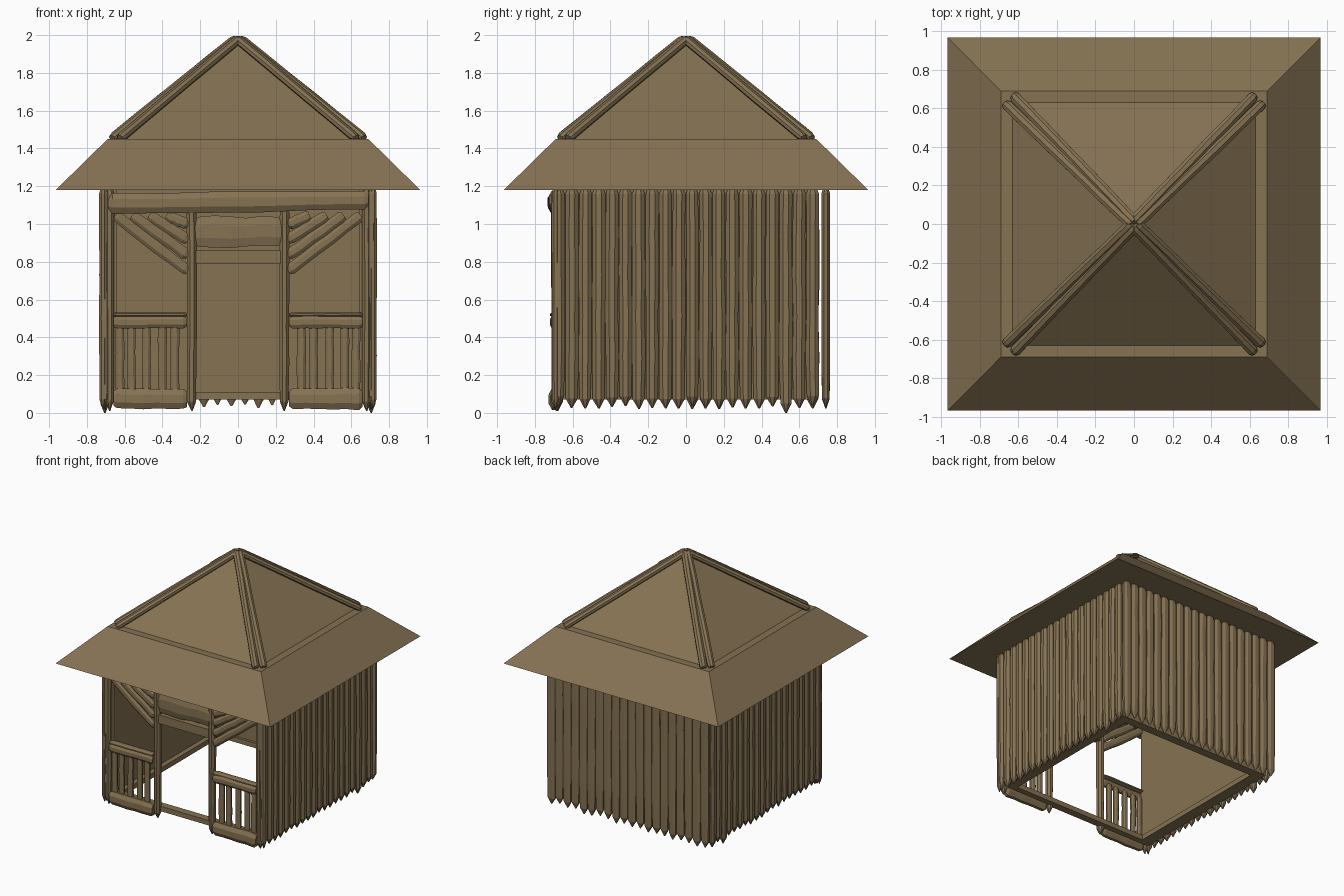
import bpy, bmesh, math, random
from mathutils import Vector

if "Cube" in bpy.data.objects:
    bpy.data.objects.remove(bpy.data.objects["Cube"])

random.seed(4)
wood = bpy.data.materials.new("weathered brown wood")
wood.diffuse_color = (0.235, 0.168, 0.085, 1)
wood.use_nodes = True
wood.node_tree.nodes["Principled BSDF"].inputs["Base Color"].default_value = wood.diffuse_color


def finish(name, bm):
    bmesh.ops.recalc_face_normals(bm, faces=bm.faces)
    me = bpy.data.meshes.new(name)
    bm.to_mesh(me)
    bm.free()
    me.materials.append(wood)
    ob = bpy.data.objects.new(name, me)
    bpy.context.collection.objects.link(ob)
    return ob


def log(bm, p0, p1, a, b, side, tip=0.0, rough=0.06, steps=5):
    """Rough-hewn octagonal log from p0 to p1; a = half size along 'side', b = across.
    tip is the length of a sharpened point at p0."""
    p0, p1 = Vector(p0), Vector(p1)
    d = (p1 - p0).normalized()
    u = Vector(side)
    u = (u - d * u.dot(d)).normalized()
    v = d.cross(u)
    length = (p1 - p0).length
    end = min(0.02, length * 0.1)
    if tip:
        stations = [(0, 0.12), (tip, 0.9)]
    else:
        stations = [(0, 0.72), (end, 1)]
    first = stations[-1][0]
    stations += [(first + (length - end - first) * i / steps, 1) for i in range(1, steps + 1)]
    stations.append((length, 0.75))
    rings = []
    for t, s in stations:
        k = s * (1 + random.uniform(-rough, rough))
        o = p0 + d * t + u * a * random.uniform(-rough, rough)
        ring = []
        for j in range(8):
            g = math.pi / 8 + j * math.pi / 4
            ring.append(bm.verts.new(o + u * (a * k * math.cos(g) * 1.08) + v * (b * k * math.sin(g) * 1.08)))
        rings.append(ring)
    for r, q in zip(rings, rings[1:]):
        for j in range(8):
            bm.faces.new((r[j], r[(j + 1) % 8], q[(j + 1) % 8], q[j]))
    bm.faces.new(rings[0][::-1])
    bm.faces.new(rings[-1])


def box(bm, lo, hi):
    r = bmesh.ops.create_cube(bm, size=1)
    for v in r["verts"]:
        v.co = [lo[i] + (v.co[i] + 0.5) * (hi[i] - lo[i]) for i in range(3)]


X, Y, Z = (1, 0, 0), (0, 1, 0), (0, 0, 1)

# Side walls: rows of sharpened upright planks
for s, name in ((-1, "left"), (1, "right")):
    bm = bmesh.new()
    n = 20
    for i in range(n):
        y = -0.675 + i * 1.345 / (n - 1)
        bottom = 0.0 if i == 17 else random.uniform(0.02, 0.04)
        log(bm, (s * 0.705, y, bottom), (s * 0.705, y, 1.18), 0.034, 0.028, Y, 0.05)
    finish(name + "_wall_planks", bm)

# Back wall planks
bm = bmesh.new()
for i in range(20):
    x = -0.69 + i * 1.38 / 19
    log(bm, (x, 0.74, random.uniform(0.02, 0.05)), (x, 0.74, 1.18), 0.035, 0.022, X, 0.05)
finish("back_wall_planks", bm)

# Flat inner lining and floor frame
bm = bmesh.new()
for s in (-1, 1):
    box(bm, (s * 0.64, -0.68, 0.07), (s * 0.69, 0.69, 1.18))
box(bm, (-0.64, 0.64, 0.07), (0.64, 0.69, 1.18))
finish("inner_wall_lining", bm)
bm = bmesh.new()
for s in (-1, 1):
    box(bm, (s * 0.60, -0.68, 0.07), (s * 0.66, 0.68, 0.11))
    box(bm, (-0.64, s * 0.65 - 0.03, 0.07), (0.64, s * 0.65 + 0.03, 0.11))
finish("floor_frame", bm)

# Front: posts, railings and braces, mirrored left and right
for s, name in ((-1, "left"), (1, "right")):
    bm = bmesh.new()
    log(bm, (s * 0.715, -0.69, 0.02), (s * 0.715, -0.69, 1.18), 0.02, 0.02, X, 0.05)
    log(bm, (s * 0.68, -0.685, 0.01), (s * 0.68, -0.685, 1.18), 0.024, 0.028, X, 0.05)
    log(bm, (s * 0.245, -0.68, 0.01), (s * 0.245, -0.68, 1.08), 0.026, 0.03, X, 0.05)
    finish(name + "_front_posts", bm)

    bm = bmesh.new()
    log(bm, (s * 0.27, -0.695, 0.075), (s * 0.66, -0.695, 0.075), 0.055, 0.03, Z)
    log(bm, (s * 0.27, -0.70, 0.48), (s * 0.66, -0.70, 0.48), 0.032, 0.02, Z)
    log(bm, (s * 0.27, -0.69, 0.52), (s * 0.66, -0.69, 0.52), 0.012, 0.03, Z)
    for x in (0.335, 0.40, 0.485, 0.565, 0.625):
        log(bm, (s * x, -0.685, 0.10), (s * x, -0.685, 0.47), 0.023, 0.016, X)
    finish(name + "_railing", bm)

    bm = bmesh.new()
    for k in range(4):
        x1 = 0.65 - 0.09 * k
        z0 = 0.75 + 0.082 * k
        log(bm, (s * 0.265, -0.685, z0), (s * x1, -0.685, 1.045), 0.03, 0.02, Z)
    finish(name + "_diagonal_braces", bm)

# Lintel and door header
bm = bmesh.new()
log(bm, (-0.685, -0.70, 1.105), (0.69, -0.70, 1.125), 0.052, 0.03, Z, 0, 0.08)
finish("front_lintel", bm)
bm = bmesh.new()
log(bm, (-0.23, -0.685, 0.96), (0.23, -0.685, 0.96), 0.08, 0.022, Z)
box(bm, (-0.225, -0.70, 0.79), (0.225, -0.65, 0.86))
finish("door_header", bm)


# Roof: sloping skirt with a flat underside, then a pyramid cap
def pyramid(name, w0, z0, w1, z1):
    bm = bmesh.new()
    bmesh.ops.create_cone(bm, cap_ends=True, segments=4, radius1=w0 * math.sqrt(2),
                          radius2=w1 * math.sqrt(2), depth=z1 - z0)
    for v in bm.verts:
        x, y, z = v.co
        # turn so that the sides face x and y
        c = math.sqrt(0.5)
        if abs(abs(x) - abs(y)) > 1e-4:
            x, y = c * (x - y), c * (x + y)
        v.co = (x, y, z + (z0 + z1) / 2)
    finish(name, bm)


pyramid("roof_skirt", 0.965, 1.18, 0.69, 1.45)
pyramid("roof_cap", 0.635, 1.445, 0.004, 1.96)

# Pairs of thin logs along each roof ridge
bm = bmesh.new()
for sx in (-1, 1):
    for sy in (-1, 1):
        for o in (-1, 1):
            side = Vector((-sy, sx, 0)).normalized()
            base = Vector((sx * 0.645, sy * 0.645, 1.455)) + side * o * 0.03
            top = Vector((sx * 0.005, sy * 0.005, 1.98)) + side * o * 0.012
            log(bm, base, top, 0.027, 0.022, side, 0, 0.04)
finish("ridge_logs", bm)
